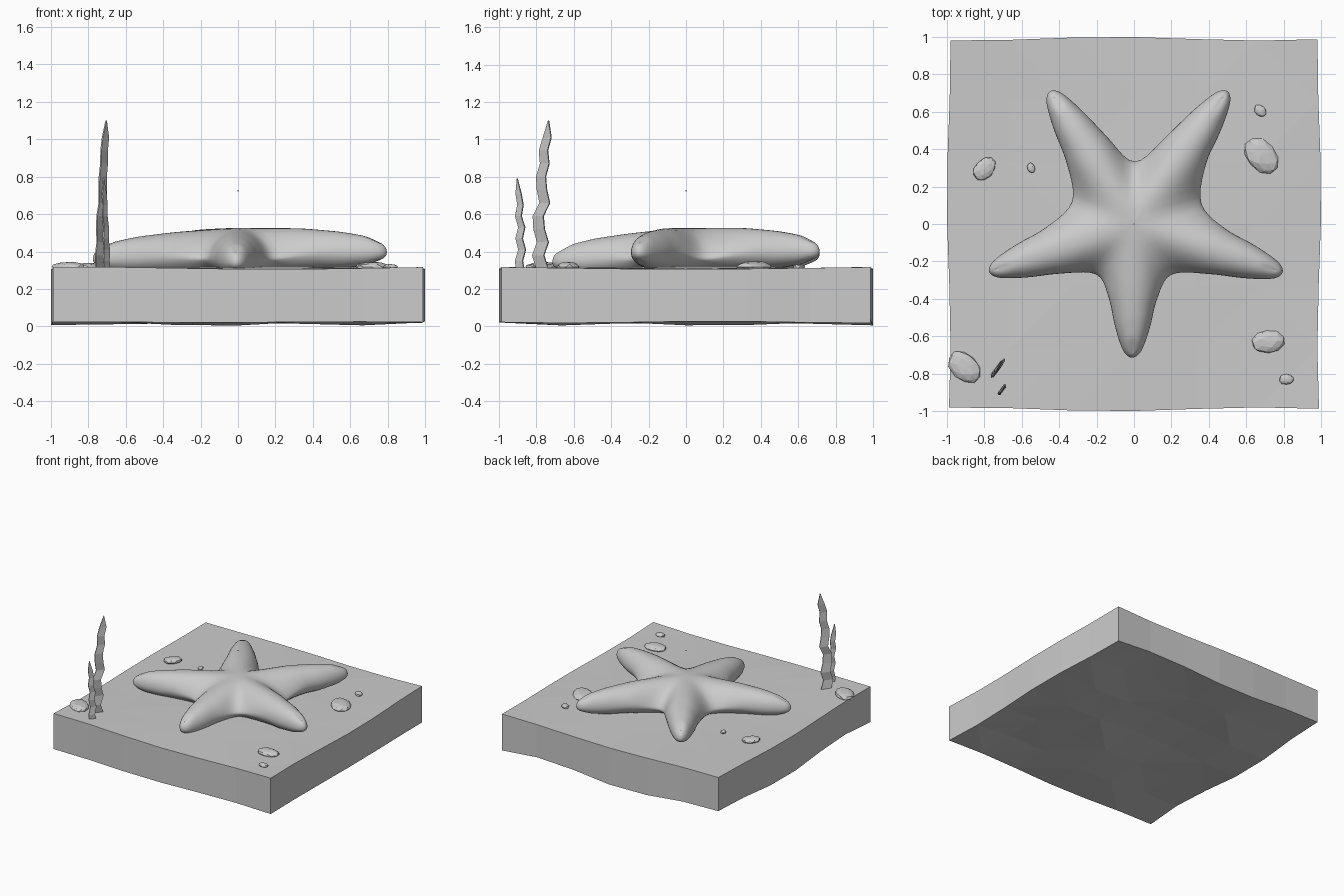
import bpy, bmesh, math, random
from mathutils import Vector, Matrix

if "Cube" in bpy.data.objects:
    bpy.data.objects.remove(bpy.data.objects["Cube"])

random.seed(4)


def make_object(name, bm, smooth=False):
    bmesh.ops.recalc_face_normals(bm, faces=bm.faces)
    mesh = bpy.data.meshes.new(name)
    bm.to_mesh(mesh)
    bm.free()
    for p in mesh.polygons:
        p.use_smooth = smooth
    ob = bpy.data.objects.new(name, mesh)
    bpy.context.collection.objects.link(ob)
    return ob


# Sand slab: subdivided block with gently uneven faces
bm = bmesh.new()
bmesh.ops.create_cube(bm, size=2)
bmesh.ops.subdivide_edges(bm, edges=bm.edges[:], cuts=5, use_grid_fill=True)
inner = [v for v in bm.verts if max(abs(c) for c in v.co) < 0.99]
bmesh.ops.delete(bm, geom=inner, context='VERTS')
layers = {}
for v in bm.verts:
    x, y, z = v.co
    side = max(abs(x), abs(y)) > 0.99
    nx = x * (0.99 + 0.01 * math.sin(4 * y + 1)) if abs(x) > 0.99 else x
    ny = y * (0.99 + 0.01 * math.sin(4 * x + 2)) if abs(y) > 0.99 else y
    nz = 0.17 + z * 0.145
    if z > 0.99:
        nz = 0.312 + 0.008 * math.sin(3 * x + 1) * math.cos(2.5 * y)
    elif z < -0.99:
        nz = 0.023 + 0.022 * math.sin(4.3 * x + 2.2) * math.cos(4 * y - 0.6)
    v.co = (nx, ny, nz)
bmesh.ops.triangulate(bm, faces=bm.faces[:])
make_object("sand_slab", bm)

# Starfish: arms between a ridge skeleton and a smooth closed outline
# tip x, tip y, tip mid height
tips = [(-0.01, -0.715, 0.345), (0.795, -0.26, 0.395), (0.50, 0.71, 0.40),
        (-0.45, 0.71, 0.385), (-0.775, -0.255, 0.36)]
valleys = [(0.20, -0.27), (0.36, 0.11), (0.005, 0.33), (-0.33, 0.12), (-0.20, -0.27)]
# fraction along the arm, half width, ridge fraction, ridge height above mid
stations = [(0.56, 0.130, 0.42, 0.135), (0.75, 0.098, 0.68, 0.115),
            (0.89, 0.067, 0.84, 0.092), (0.97, 0.038, 0.92, 0.062)]
BODY_MID, BODY_RISE = 0.385, 0.145
ctrl = []
for (tx, ty, tz), val in zip(tips, valleys):
    tip = Vector((tx, ty, 0))
    n = Vector((-ty, tx, 0)).normalized()

    def station(s, sign):
        f, w, g, h = s
        zm = BODY_MID + (tz - BODY_MID) * f
        p = tip * f + n * w * sign
        q = tip * g
        ctrl.append((Vector((p.x, p.y, zm)), Vector((q.x, q.y, zm + h)), min(1, g * 2)))

    for s in stations:
        station(s, -1)
    s0 = len(ctrl) - 4
    ctrl[s0:] = ctrl[s0:]
    station((1.0, 0, 0.945, 0.05), 1)
    for s in reversed(stations):
        station(s, 1)
    ctrl.append((Vector((val[0], val[1], 0.36)),
                 Vector((0, 0, BODY_MID + BODY_RISE)), 0.0))


def spline(a, b, c, d, t):
    return 0.5 * (2 * b + (c - a) * t + (2 * a - 5 * b + 4 * c - d) * t * t
                  + (3 * b - a - 3 * c + d) * t ** 3)


N, STEPS, RINGS = len(ctrl), 5, 9
bm = bmesh.new()
columns = []
for i in range(N):
    four = [ctrl[(i + k) % N] for k in (-1, 0, 1, 2)]
    for j in range(STEPS):
        t = j / STEPS
        p = spline(*[c[0] for c in four], t)
        q = four[1][1].lerp(four[2][1], t)
        full = four[1][2] * (1 - t) + four[2][2] * t
        power = 1.7 - 0.7 * full
        col = []
        for k in range(-RINGS, RINGS + 1):
            a = math.pi / 2 * k / RINGS
            r = math.cos(a)
            rise = abs(math.sin(a)) ** power * (q.z - p.z)
            z = p.z + rise if k >= 0 else max(0.295, p.z - rise * 0.75)
            col.append(bm.verts.new((q.x + (p.x - q.x) * r, q.y + (p.y - q.y) * r, z)))
        columns.append(col)
for a, b in zip(columns, columns[1:] + columns[:1]):
    for k in range(2 * RINGS):
        bm.faces.new((a[k], b[k], b[k + 1], a[k + 1]))
bmesh.ops.remove_doubles(bm, verts=bm.verts[:], dist=0.0008)
for _ in range(3):
    bmesh.ops.smooth_vert(bm, verts=bm.verts[:], factor=0.4,
                          use_axis_x=True, use_axis_y=True, use_axis_z=True)
make_object("starfish", bm, smooth=True)

# Pebbles: x, y, length, width, height, turn in degrees
pebbles = [(-0.80, 0.295, 0.14, 0.10, 0.045, 45), (-0.55, 0.30, 0.055, 0.042, 0.025, 110),
           (0.675, 0.605, 0.075, 0.055, 0.03, -40), (0.68, 0.365, 0.21, 0.15, 0.06, -50),
           (0.715, -0.63, 0.175, 0.12, 0.055, 5), (0.815, -0.83, 0.08, 0.055, 0.03, 0),
           (-0.905, -0.765, 0.20, 0.14, 0.055, -45)]
for i, (x, y, l, w, h, turn) in enumerate(pebbles):
    bm = bmesh.new()
    bmesh.ops.create_icosphere(bm, subdivisions=2, radius=0.5)
    for v in bm.verts:
        v.co *= random.uniform(0.93, 1.07)
        # squarish outline
        m = max(abs(v.co.x), abs(v.co.y), abs(v.co.z))
        v.co *= 1 + 0.25 * (0.5 - m)
    bm.transform(Matrix.Translation((x, y, 0.318)) @ Matrix.Rotation(math.radians(turn), 4, 'Z')
                 @ Matrix.Diagonal((l, w, h, 1)))
    make_object(f"pebble_{i + 1}", bm)


# Seaweed: thin zigzag ribbons tapering to a point
def seaweed(name, x0, x1, width, path):
    bm = bmesh.new()
    direction = Vector((0.6, 0.8, 0))
    thick = Vector((-0.8, 0.6, 0)) * 0.004
    rings = []
    for i, (y, z) in enumerate(path):
        t = i / (len(path) - 1)
        c = Vector((x0 + (x1 - x0) * t + (y - path[0][0]) * 0.25, y, z))
        half = direction * (width * 0.5 * (1 - 0.35 * t if t < 1 else 0.04))
        rings.append([bm.verts.new(c + a * half + b * thick)
                      for a, b in ((-1, -1), (1, -1), (1, 1), (-1, 1))])
    for a, b in zip(rings, rings[1:]):
        for k in range(4):
            bm.faces.new((a[k], a[(k + 1) % 4], b[(k + 1) % 4], b[k]))
    bm.faces.new(rings[0])
    bm.faces.new(rings[-1])
    make_object(name, bm)


seaweed("tall_seaweed", -0.735, -0.712, 0.08,
        [(-0.765, 0.30), (-0.79, 0.38), (-0.765, 0.45), (-0.785, 0.52), (-0.79, 0.59),
         (-0.755, 0.66), (-0.77, 0.73), (-0.775, 0.80), (-0.755, 0.87), (-0.762, 0.94),
         (-0.742, 1.01), (-0.735, 1.10)])
seaweed("short_seaweed", -0.70, -0.715, 0.052,
        [(-0.885, 0.30), (-0.893, 0.35), (-0.876, 0.41), (-0.892, 0.47), (-0.878, 0.53),
         (-0.896, 0.59), (-0.885, 0.65), (-0.895, 0.71), (-0.902, 0.79)])

# Tiny drifting grain above the starfish
bm = bmesh.new()
bmesh.ops.create_cube(bm, size=0.006, matrix=Matrix.Translation((0, 0, 0.725)))
make_object("drifting_grain", bm)
